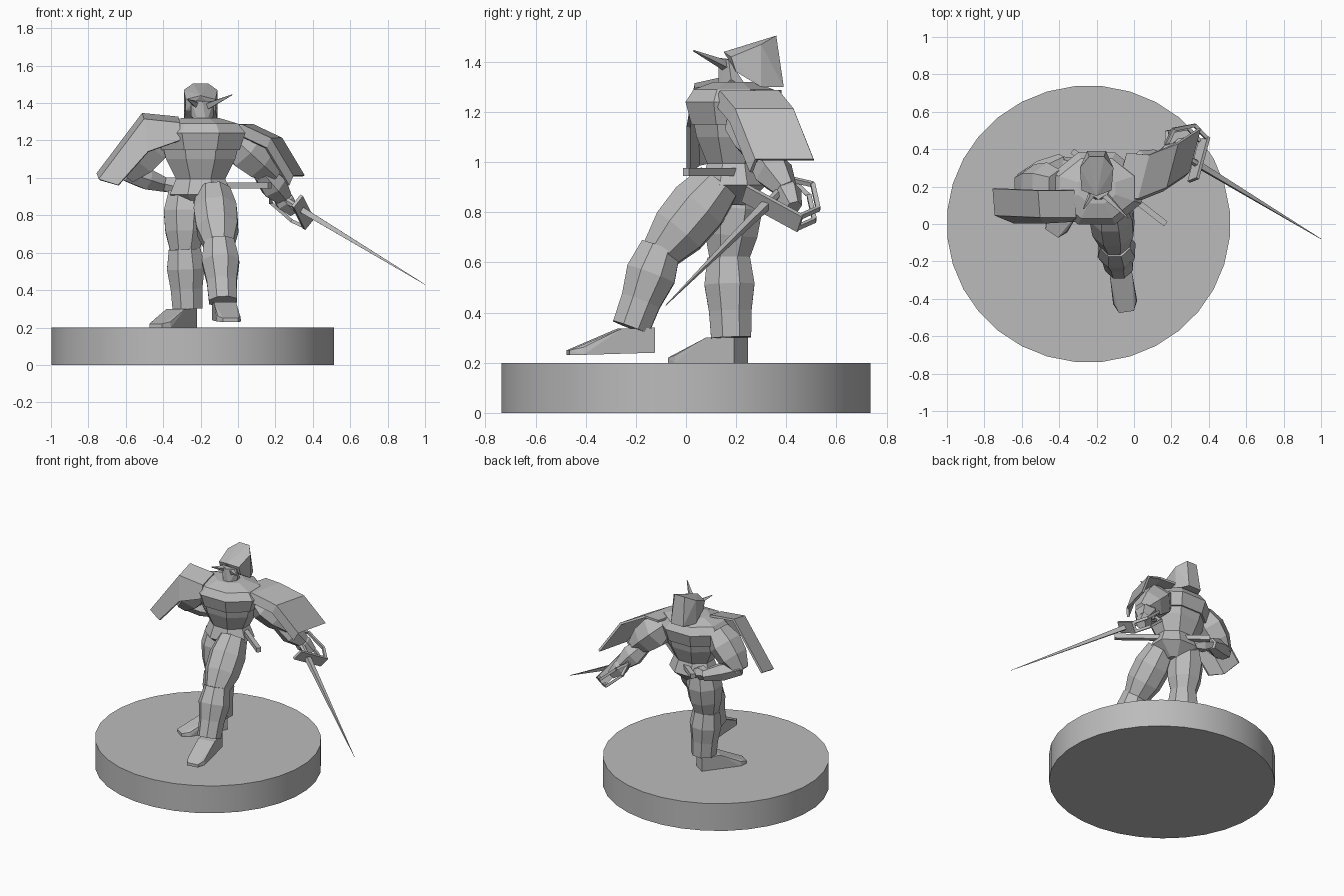
import bpy, bmesh, math
from mathutils import Vector

default_cube = bpy.data.objects.get("Cube")
if default_cube:
    bpy.data.objects.remove(default_cube, do_unlink=True)

grey = bpy.data.materials.new("stone_grey")
grey.use_nodes = True
colour = (.5, .5, .5, 1)
grey.diffuse_color = colour
grey.node_tree.nodes["Principled BSDF"].inputs["Base Color"].default_value = colour


def finish(name, bm):
    """Turn a bmesh into a named grey object."""
    bmesh.ops.recalc_face_normals(bm, faces=bm.faces[:])
    mesh = bpy.data.meshes.new(name)
    bm.to_mesh(mesh)
    bm.free()
    mesh.materials.append(grey)
    obj = bpy.data.objects.new(name, mesh)
    bpy.context.collection.objects.link(obj)
    return obj


def loft(name, rings):
    """Skin a list of matching point rings and cap both ends."""
    bm = bmesh.new()
    loops = [[bm.verts.new(point) for point in ring] for ring in rings]
    sides = len(loops[0])
    for low, high in zip(loops, loops[1:]):
        for i in range(sides):
            j = (i + 1) % sides
            bm.faces.new((low[i], low[j], high[j], high[i]))
    bm.faces.new(loops[0])
    bm.faces.new(loops[-1])
    return finish(name, bm)


def ring(centre, u, v, sides):
    """Polygon whose flat sides touch the ellipse spanned by u and v."""
    grow = 1 / math.cos(math.pi / sides)
    angles = [math.tau * (i + .5) / sides for i in range(sides)]
    return [centre + (u * math.cos(a) + v * math.sin(a)) * grow for a in angles]


def limb(name, start, end, radii, sides=6):
    """Straight limb with evenly spaced rings of the given radii."""
    start, end = Vector(start), Vector(end)
    axis = (end - start).normalized()
    u = axis.cross(Vector((0, 1, 0))).normalized()
    v = axis.cross(u)
    last = len(radii) - 1
    loft(name, [ring(start.lerp(end, i / last), u * r, v * r, sides)
                for i, r in enumerate(radii)])


def tier(name, centre, stations, depth, sides=8):
    """Upright body section from (height, half width) pairs."""
    x, y = centre
    loft(name, [ring(Vector((x, y, z)), Vector((r, 0, 0)), Vector((0, r * depth, 0)), sides)
                for z, r in stations])


def hull(name, points):
    """Faceted solid wrapped around a few points."""
    bm = bmesh.new()
    verts = [bm.verts.new(point) for point in points]
    bmesh.ops.convex_hull(bm, input=verts)
    bmesh.ops.dissolve_limit(bm, angle_limit=.05, verts=bm.verts[:], edges=bm.edges[:])
    finish(name, bm)


def mirrored(middle, points):
    """Repeat (half width, y, z) points on both sides of a middle plane."""
    return [(middle + side * x, y, z) for x, y, z in points for side in (-1, 1)]


def foot(name, heel, toe):
    """Wedge foot with a raised ankle above the heel."""
    heel, toe = Vector(heel), Vector(toe)
    across = (toe - heel).cross(Vector((0, 0, 1))).normalized()
    profile = [(0, 0, .05), (0, .1, .05), (.4, .1, .06), (.85, .03, .06), (.85, 0, .065),
               (1, 0, .04), (1, .02, .04)]
    hull(name, [heel.lerp(toe, t) + Vector((0, 0, rise)) + across * half * side
                for t, rise, half in profile for side in (-1, 1)])


def shell(name, edge, lip, depth):
    """Bent armour plate: a front lip, a ridge edge and a top swept back by depth."""
    bm = bmesh.new()
    rows = [lip, edge, [Vector(point) + Vector(depth) for point in edge]]
    grid = [[bm.verts.new(point) for point in row] for row in rows]
    for a, b in zip(grid, grid[1:]):
        for i in range(len(a) - 1):
            bm.faces.new((a[i], a[i + 1], b[i + 1], b[i]))
    solid = finish(name, bm).modifiers.new("thickness", "SOLIDIFY")
    solid.thickness = .016
    solid.offset = 0


# Round plinth
tier("plinth", (-.243, 0), [(0, .755), (.2, .755)], .976, sides=32)
plinth = bpy.data.objects["plinth"]
bpy.context.view_layer.objects.active = plinth
plinth.select_set(True)
bpy.ops.object.shade_smooth_by_angle()
plinth.select_set(False)

# Planted leg
limb("right_thigh", (-.28, .2, .93), (-.285, .17, .6), (.09, .115, .105, .075), sides=8)
limb("right_greave", (-.285, .17, .62), (-.27, .18, .3), (.085, .1, .085, .08), sides=8)
foot("right_foot", (-.26, .22, .2), (-.44, -.05, .2))

# Leading leg
limb("left_thigh", (-.13, .13, .92), (-.1, -.11, .63), (.09, .115, .11, .075), sides=8)
limb("left_greave", (-.1, -.1, .66), (-.08, -.22, .34), (.08, .1, .08, .075), sides=8)
foot("left_foot", (-.09, -.13, .24), (-.04, -.47, .23))

# Hips and torso
body = (-.2, .19)
tier("hip_skirt", body, [(.83, .06), (.91, .165), (1, .13)], .8)
tier("abdomen", body, [(.98, .125), (1.1, .185), (1.16, .2)], .8)
tier("chest", body, [(1.15, .21), (1.24, .24), (1.29, .2), (1.32, .1)], .8)

# Helmet, face and horns
hull("helmet", mirrored(-.2, [(0, .15, 1.44), (.08, .18, 1.42), (.08, .2, 1.36), (.09, .3, 1.3),
                              (.05, .39, 1.3), (.04, .36, 1.505), (.09, .3, 1.47)]))
hull("face_mask", mirrored(-.19, [(0, .13, 1.41), (.06, .17, 1.41), (.06, .18, 1.33),
                                  (.02, .13, 1.29), (.04, .25, 1.29)]))
limb("left_horn", (-.16, .16, 1.385), (-.03, .03, 1.445), (.016, .002), sides=4)
limb("right_horn", (-.22, .17, 1.39), (-.27, .08, 1.42), (.016, .002), sides=4)

# Shoulder plates
shell("right_pauldron",
      [(-.31, .04, 1.29), (-.5, .04, 1.31), (-.74, .05, .99)],
      [(-.31, .02, 1.2), (-.48, .01, 1.14), (-.64, .01, .96)], (-.01, .14, .03))
left_edge = [(-.1, .15, 1.28), (.02, .14, 1.28), (.17, .2, 1.21), (.29, .28, 1.01)]
shell("left_pauldron", left_edge,
      [Vector(point) - Vector((.02, .02, .05)) for point in left_edge], (.06, .23, 0))

# Arm resting on the hip
limb("right_upper_arm", (-.4, .21, 1.25), (-.6, .22, 1.01), (.07, .1, .09, .05))
limb("right_forearm", (-.6, .22, 1.03), (-.38, .34, .96), (.045, .055, .035))
limb("right_hand", (-.4, .33, .97), (-.28, .28, .94), (.03, .045, .025))

# Sword arm
limb("left_upper_arm", (-.03, .25, 1.22), (.2, .32, 1.01), (.07, .105, .09, .045))
limb("left_forearm", (.13, .3, 1.03), (.25, .4, .89), (.05, .07, .04))
limb("left_hand", (.2, .38, .93), (.3, .43, .82), (.03, .05, .03))

# Sword blade, grip and guard plate
hilt, tip = Vector((.34, .32, .83)), Vector((1, -.08, .43))
along = (tip - hilt).normalized()
pommel = hilt - along * .22
limb("sword_blade", hilt, tip, (.016, .001), sides=4)
limb("sword_grip", pommel, hilt, (.016, .016))
across = Vector((.06, .22, -.12)).normalized()
side = along.cross(across).normalized()
guard = hilt + across * .03
signs = (-1, 1)
hull("sword_guard", [guard + across * a * .13 + side * s * .04 + along * t * .009
                     for a in signs for s in signs for t in signs])

# Knuckle bows from the guard to the pommel
for label, sign in (("upper", 1), ("lower", -1)):
    shift = side * sign * .03
    start = guard + across * .12 + shift
    bend = start - along * .1 + across * .03
    path = [start, bend, pommel + across * .09 + shift, pommel]
    for i, (a, b) in enumerate(zip(path, path[1:])):
        limb(f"{label}_knuckle_bow_{i}", a, b, (.009, .009), sides=4)

# Scabbard on the hip
limb("scabbard", (.17, 0, .96), (-.33, .39, .96), (.016, .016), sides=4)
